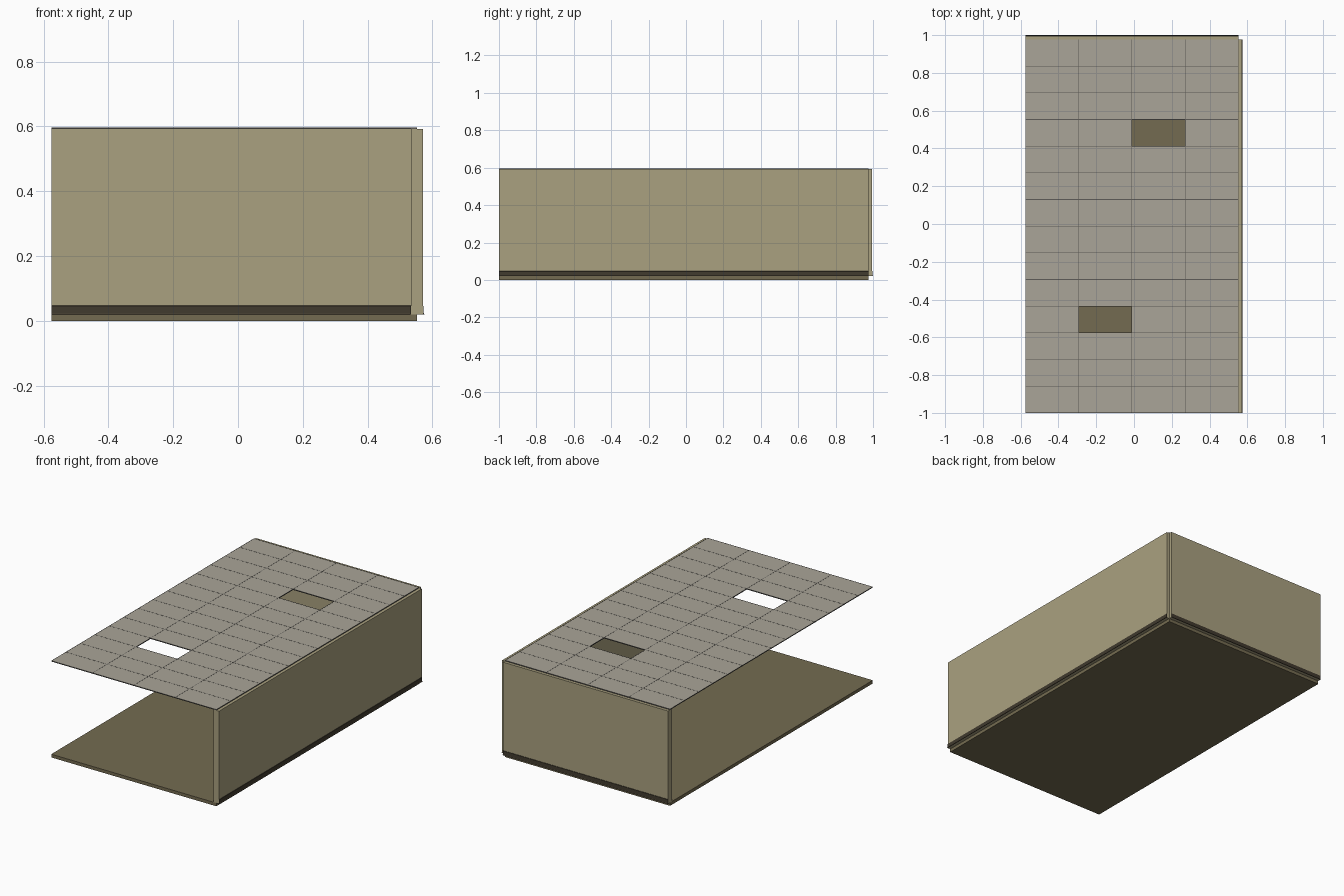
import bpy, bmesh

if "Cube" in bpy.data.objects:
    bpy.data.objects.remove(bpy.data.objects["Cube"])

# Main dimensions: walls are centred on the floor's right and back edges
X0, X1 = -0.575, 0.5525
Y0, Y1 = -1.0, 0.977
FLOOR, TOP, CEIL = 0.02, 0.592, 0.597
HALF = 0.0185
COLS, ROWS = 4, 14
HOLES = {(2, 10), (1, 3)}


def material(name, rgb):
    m = bpy.data.materials.new(name)
    m.diffuse_color = (*rgb, 1)
    m.use_nodes = True
    m.node_tree.nodes["Principled BSDF"].inputs["Base Color"].default_value = m.diffuse_color
    return m


WALL = material("wall tan", (0.40, 0.355, 0.215))
FLOOR_M = material("floor brown", (0.175, 0.148, 0.082))
BASE = material("baseboard dark brown", (0.052, 0.042, 0.027))
TILE = material("ceiling tile grey", (0.40, 0.375, 0.315))
GRID = material("ceiling grid grey", (0.11, 0.105, 0.095))


def finish(bm, name, mat):
    bmesh.ops.recalc_face_normals(bm, faces=bm.faces)
    me = bpy.data.meshes.new(name)
    bm.to_mesh(me)
    bm.free()
    me.materials.append(mat)
    ob = bpy.data.objects.new(name, me)
    bpy.context.collection.objects.link(ob)
    return ob


def add_box(bm, x0, x1, y0, y1, z0, z1):
    verts = bmesh.ops.create_cube(bm, size=1)["verts"]
    for v in verts:
        v.co.x = x1 if v.co.x > 0 else x0
        v.co.y = y1 if v.co.y > 0 else y0
        v.co.z = z1 if v.co.z > 0 else z0


def box(name, mat, *ext):
    bm = bmesh.new()
    add_box(bm, *ext)
    return finish(bm, name, mat)


# Floor slab and two walls
box("floor", FLOOR_M, X0, X1, Y0, Y1, 0, FLOOR)
box("right_wall", WALL, X1 - HALF, X1 + HALF, Y0, Y1, FLOOR, TOP)
box("back_wall", WALL, X0, X1, Y1 - HALF, Y1 + HALF, FLOOR, TOP)

# Baseboards: a thin strip with a small toe, on both faces of each wall
PROFILE = [(0, 0), (0.0042, 0), (0.0036, 0.0015), (0.002, 0.004),
           (0.0016, 0.026), (0, 0.027)]


def baseboard(name, axis, face, side, a, b):
    bm = bmesh.new()
    rings = []
    for t in (a, b):
        ring = []
        for d, z in PROFILE:
            p = face + side * d
            co = (p, t, FLOOR + z) if axis == "y" else (t, p, FLOOR + z)
            ring.append(bm.verts.new(co))
        rings.append(ring)
        bm.faces.new(ring)
    n = len(PROFILE)
    for i in range(n):
        j = (i + 1) % n
        bm.faces.new((rings[0][i], rings[0][j], rings[1][j], rings[1][i]))
    finish(bm, name, BASE)


baseboard("right_baseboard_outer", "y", X1 + HALF, 1, Y0, Y1)
baseboard("right_baseboard_inner", "y", X1 - HALF, -1, Y0, Y1 - HALF)
baseboard("back_baseboard_outer", "x", Y1 + HALF, 1, X0, X1)
baseboard("back_baseboard_inner", "x", Y1 - HALF, -1, X0, X1 - HALF)

# Ceiling tiles, with two left out
px, py = (X1 - X0) / COLS, (Y1 - Y0) / ROWS
gap = 0.0015
bm = bmesh.new()
for c in range(COLS):
    for r in range(ROWS):
        if (c, r) not in HOLES:
            x, y = X0 + c * px, Y0 + r * py
            add_box(bm, x + gap, x + px - gap, y + gap, y + py - gap,
                    TOP + 0.001, CEIL - 0.0005)
finish(bm, "ceiling_tiles", TILE)

# Ceiling grid bars between the tiles
bm = bmesh.new()
for c in range(COLS + 1):
    x = X0 + c * px
    add_box(bm, max(x - gap, X0), min(x + gap, X1), Y0, Y1, TOP, CEIL)
for r in range(ROWS + 1):
    y = Y0 + r * py
    add_box(bm, X0, X1, max(y - gap, Y0), min(y + gap, Y1), TOP, CEIL)
finish(bm, "ceiling_grid", GRID)
